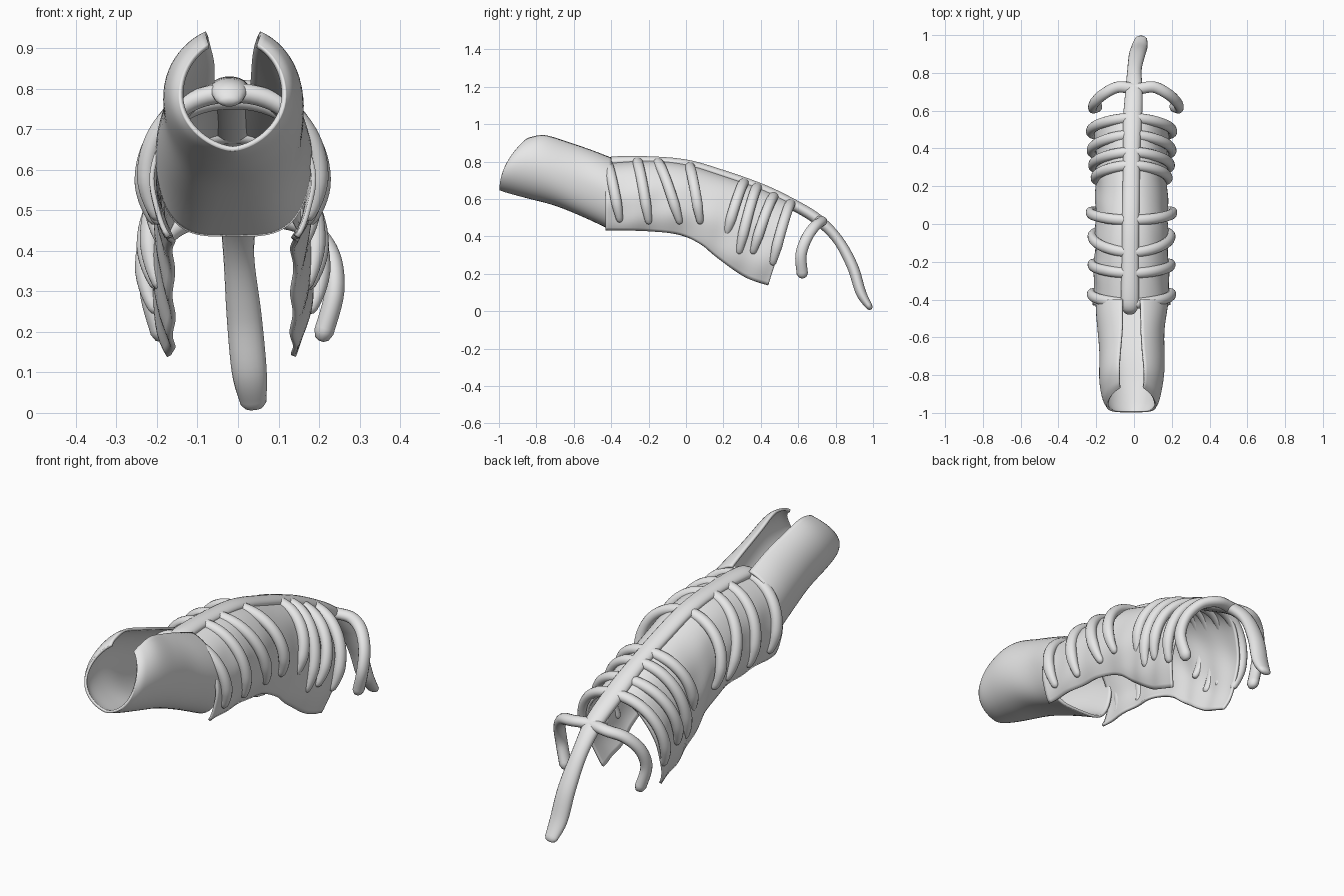
import bpy, bmesh, math
from mathutils import Vector

if "Cube" in bpy.data.objects:
    bpy.data.objects.remove(bpy.data.objects["Cube"])

bone = bpy.data.materials.new("plain_grey")
bone.diffuse_color = (0.8, 0.8, 0.8, 1)
bone.use_nodes = True
bone.node_tree.nodes["Principled BSDF"].inputs["Base Color"].default_value = bone.diffuse_color
CX = -0.013


def spline(pts, n):
    """Catmull-Rom through tuples of any length, n steps per span."""
    p = [pts[0]] + list(pts) + [pts[-1]]
    out = []
    for i in range(1, len(p) - 2):
        for k in range(n):
            t = k / n
            out.append([0.5 * (2 * b + (c - a) * t + (2 * a - 5 * b + 4 * c - d) * t * t
                               + (3 * b - a - 3 * c + d) * t ** 3)
                        for a, b, c, d in zip(p[i - 1], p[i], p[i + 1], p[i + 2])])
    return out + [list(pts[-1])]


def make(name, rows, closed, thickness=0):
    """Skin rows of points; closed rows become capped tubes."""
    bm = bmesh.new()
    grid = [[bm.verts.new(v) for v in r] for r in rows]
    n = len(rows[0])
    for a, b in zip(grid, grid[1:]):
        for j in range(n if closed else n - 1):
            k = (j + 1) % n
            bm.faces.new((a[j], a[k], b[k], b[j]))
    if closed:
        bm.faces.new(grid[0])
        bm.faces.new(grid[-1])
    bmesh.ops.recalc_face_normals(bm, faces=bm.faces)
    for f in bm.faces:
        f.smooth = True
    me = bpy.data.meshes.new(name)
    bm.to_mesh(me)
    bm.free()
    me.materials.append(bone)
    ob = bpy.data.objects.new(name, me)
    bpy.context.collection.objects.link(ob)
    if thickness:
        m = ob.modifiers.new("thickness", 'SOLIDIFY')
        m.thickness = thickness
        m.offset = 0
    return ob


def tube(name, path, ref, sides=14):
    """Elliptical tube; path items are x, y, z, radius along ref, other radius."""
    ref = Vector(ref)
    pos = [Vector(p[:3]) for p in path]
    rows = []
    last = len(path) - 1

    def ring(i, shift, s):
        t = (pos[min(i + 1, last)] - pos[max(i - 1, 0)]).normalized()
        u = (ref - t * ref.dot(t)).normalized()
        w = t.cross(u)
        ra, rb = path[i][3:5]
        c = pos[i] + t * shift * min(ra, rb)
        return [c + u * ra * s * math.cos(a) + w * rb * s * math.sin(a)
                for a in (2 * math.pi * k / sides for k in range(sides))]

    for sh, s in ((-0.95, 0.3), (-0.7, 0.7)):      # rounded start
        rows.append(ring(0, sh, s))
    rows += [ring(i, 0, 1) for i in range(last + 1)]
    for sh, s in ((0.7, 0.7), (0.95, 0.3)):        # rounded end
        rows.append(ring(last, sh, s))
    return make(name, rows, True)


def arch(u, zt, zb, w, amax):
    """Point on a rib-cage arch: u in -1..1, open at the bottom."""
    a = abs(u) * math.radians(amax)
    f = (1 - math.cos(a)) / (1 - math.cos(math.radians(amax)))
    x = w * math.sin(a) ** 0.9 * (1 if u >= 0 else -1)
    return x, zt - (zt - zb) * f, f


# Spine running into the drooping tail
spine = spline([(-.022, -.46, .775, .035, .02), (-.022, -.41, .797, .048, .028),
                (-.02, -.22, .803, .045, .026), (-.018, 0, .785, .045, .026),
                (-.015, .2, .728, .045, .026), (-.012, .4, .655, .045, .028),
                (-.008, .55, .582, .05, .03), (0, .7, .493, .046, .03),
                (.002, .81, .385, .038, .028), (.015, .89, .24, .043, .03),
                (.028, .935, .1, .043, .028), (.038, .98, .024, .032, .018)], 6)
tube("spine_and_tail", spine, (1, 0, 0), 18)


def spine_z(y):
    return min(spine, key=lambda p: abs(p[1] - y))[2]


# Ribs: top y, bottom y, bottom z, half width
ribs = [(-.42, -.355, .49, .212), (-.26, -.20, .48, .208), (-.15, -.035, .48, .208),
        (.02, .075, .48, .218), (.31, .22, .42, .192), (.38, .285, .32, .205),
        (.47, .36, .32, .213), (.56, .465, .26, .217)]
for i, (yt, yb, zb, w) in enumerate(ribs):
    path = []
    for k in range(-24, 25):
        u = k / 24
        x, z, f = arch(u, spine_z(yt) - .005, zb, w, 118)
        r = .028 * (1 - .35 * max(0, abs(u) - .8) / .2)
        path.append((CX + x, yt + (yb - yt) * f ** .8, z, r, r * .88))
    tube(f"rib_{i + 1}", path, (0, 1, 0))

# Free-hanging last pair of ribs
half = [(0, .715, .485), (.09, .725, .48), (.165, .69, .455), (.215, .645, .39),
        (.226, .615, .30), (.2, .622, .2)]
pts = [(-x + .008, y, z) for x, y, z in half[:0:-1]] + [(x + .012, y, z) for x, y, z in half]
tube("last_rib_pair", [p + [.03, .025] for p in spline(pts, 6)], (0, 1, 0))

# Thin hide stretched under the ribs, open below and behind
rows = []
for y, zt, zb, w in spline([(-.43, .785, .435, .195), (-.2, .80, .43, .192), (0, .78, .40, .186),
                            (.2, .72, .285, .184), (.4, .652, .185, .188), (.575, .57, .14, .19)], 9):
    slant = .135 * max(0, (y - .1) / .475)
    row = []
    for k in range(-28, 29):
        u = k / 28
        x, z, f = arch(u, zt, zb, w, 128)
        sag = 1 + .025 * math.sin(y * 33 + u * 5) * abs(u) + .015 * math.sin(u * 19 + y * 11) * abs(u)
        row.append((CX + x * sag, y - slant * f, z))
    rows.append(row)
make("rib_cage_hide", rows, False, .012)

# Open-topped neck sleeve: pointed front lip, slit along the top, broad floor behind
rows = []
for y, zb, zt, w, bmax, p in spline([(-.995, .652, .905, .128, 152, 1.25), (-.95, .637, .925, .148, 154, 1.1),
                                     (-.85, .61, .935, .162, 157, .95), (-.7, .57, .9, .168, 161, .8),
                                     (-.55, .51, .86, .173, 164, .65), (-.4, .44, .815, .187, 166, .5)], 6):
    slant = .13 * min(1, max(0, (-.4 - y) / .595))
    row = []
    for k in range(-28, 29):
        u = k / 28
        b = abs(u) * math.radians(bmax)
        f = (1 - math.cos(b)) / (1 - math.cos(math.radians(bmax)))
        x = w * math.sin(b) ** (p if b < math.pi / 2 else 1) * (1 if u >= 0 else -1)
        x *= 1 + .02 * math.sin(y * 17 + u * 4)
        row.append((CX + x, y + slant * f * f, zb + (zt - zb) * f))
    rows.append(row)
make("neck_sleeve", rows, False, .012)
